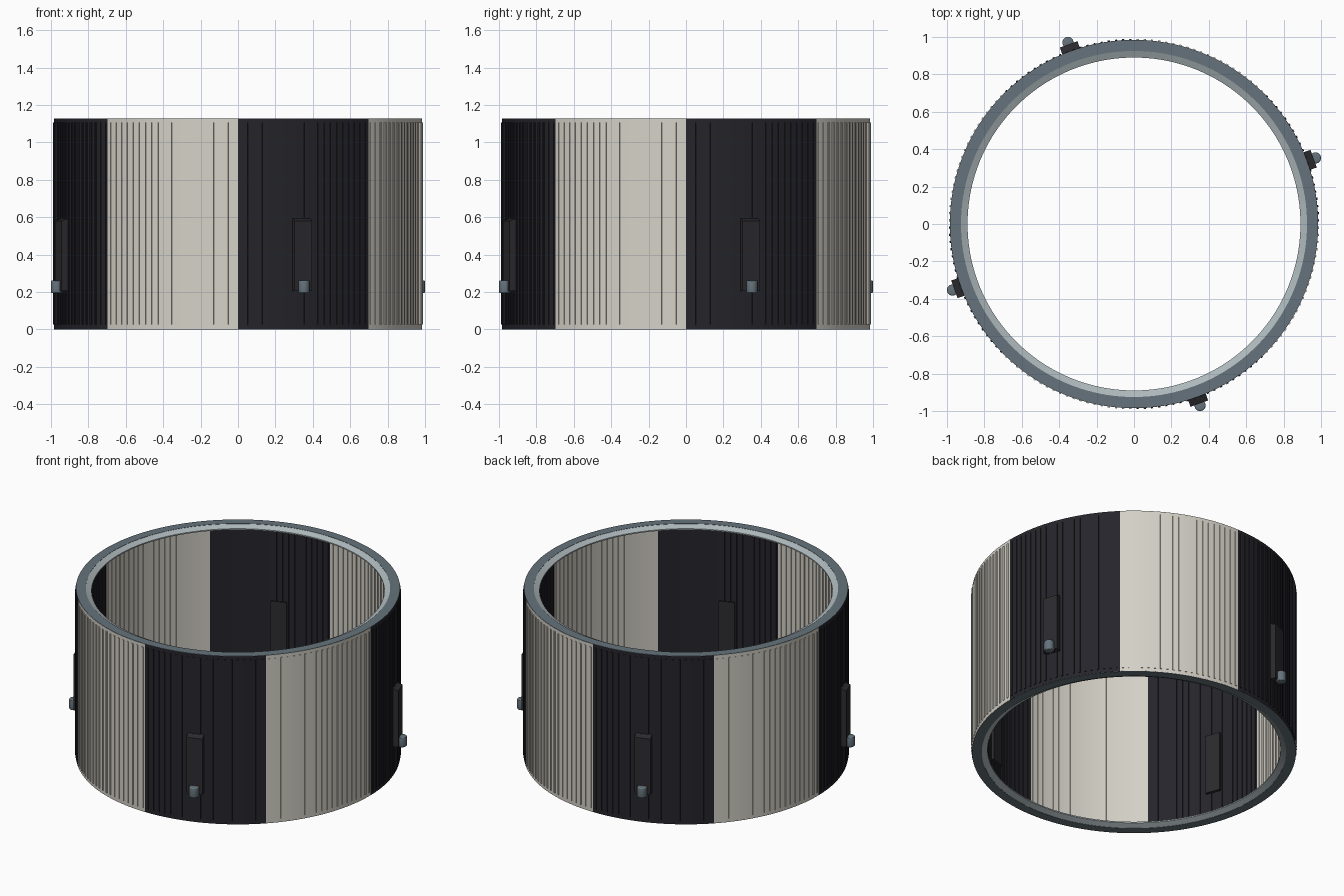
import bpy, bmesh, math
from mathutils import Matrix, Vector

cube = bpy.data.objects.get("Cube")
if cube:
    bpy.data.objects.remove(cube, do_unlink=True)

SEGMENTS = 160
HEIGHT = 1.128


def material(name, rgb):
    m = bpy.data.materials.new(name)
    m.use_nodes = True
    m.diffuse_color = (*rgb, 1)
    m.node_tree.nodes["Principled BSDF"].inputs["Base Color"].default_value = (*rgb, 1)
    return m


black = material("black paint", (0.018, 0.018, 0.024))
white = material("off white paint", (0.66, 0.64, 0.57))
steel = material("blue grey metal", (0.13, 0.17, 0.20))
pale = material("pale metal", (0.42, 0.48, 0.50))
charcoal = material("charcoal", (0.024, 0.024, 0.028))


def finish(name, bm, mats, smooth=False):
    bmesh.ops.recalc_face_normals(bm, faces=bm.faces)
    mesh = bpy.data.meshes.new(name)
    bm.to_mesh(mesh)
    bm.free()
    obj = bpy.data.objects.new(name, mesh)
    bpy.context.collection.objects.link(obj)
    for m in mats:
        mesh.materials.append(m)
    if smooth:
        bpy.ops.object.select_all(action="DESELECT")
        obj.select_set(True)
        bpy.context.view_layer.objects.active = obj
        bpy.ops.object.shade_smooth_by_angle(angle=math.radians(30))
    return obj


def paint_panels(bm):
    # Eight alternating panels, black first from the +x axis
    for f in bm.faces:
        c = f.calc_center_median()
        turn = math.atan2(c.y, c.x) % math.tau
        f.material_index = int(turn / (math.tau / 8)) % 2


def lathe(profile):
    bm = bmesh.new()
    rings = []
    for i in range(SEGMENTS):
        a = math.tau * i / SEGMENTS
        rings.append([bm.verts.new((r * math.cos(a), r * math.sin(a), z)) for r, z in profile])
    n = len(profile)
    for i in range(SEGMENTS):
        p, q = rings[i], rings[(i + 1) % SEGMENTS]
        for j in range(n):
            k = (j + 1) % n
            bm.faces.new((p[j], q[j], q[k], p[k]))
    return bm


def add_box(bm, r0, r1, width, z0, z1, angle):
    size = Matrix.Diagonal((r1 - r0, width, z1 - z0, 1))
    place = Matrix.Translation(((r0 + r1) / 2, 0, (z0 + z1) / 2))
    return bmesh.ops.create_cube(bm, size=1, matrix=Matrix.Rotation(angle, 4, "Z") @ place @ size)["verts"]


# Thin painted cylinder wall
bm = lathe([(0.976, 0.002), (0.985, 0.002), (0.985, HEIGHT - 0.002), (0.976, HEIGHT - 0.002)])
paint_panels(bm)
finish("wall", bm, [black, white], True)

# Vertical stringers showing on both sides of the wall
bm = bmesh.new()
for i in range(SEGMENTS):
    add_box(bm, 0.971, 0.990, 0.012, 0.025, HEIGHT - 0.023, math.tau * (i + 0.5) / SEGMENTS)
paint_panels(bm)
finish("stringers", bm, [black, white])

# End flanges and their sloped inner lips, mirrored top to bottom
flange = [(0.925, 0), (0.984, 0), (0.984, 0.002), (0.977, 0.002), (0.977, 0.02), (0.925, 0.02)]
lip = [(0.926, 0.001), (0.89, 0.018), (0.89, 0.026), (0.926, 0.026)]
for end in ("bottom", "top"):
    for part, profile, mat in (("flange", flange, steel), ("lip", lip, pale)):
        if end == "top":
            profile = [(r, HEIGHT - z) for r, z in profile]
        finish(f"{end}_{part}", lathe(profile), [mat], True)

# Four fairings with a chamfered top and a small rounded thruster pod
for i in range(4):
    angle = math.radians(20 + 90 * i)
    out = Vector((math.cos(angle), math.sin(angle), 0))

    bm = bmesh.new()
    for v in add_box(bm, 0.955, 1.022, 0.1, 0.205, 0.605, angle):
        if v.co.z > 0.5 and v.co.dot(out) > 1:
            v.co.z -= 0.025
    finish(f"fairing_{i + 1}", bm, [charcoal])

    bm = bmesh.new()
    bmesh.ops.create_cone(bm, cap_ends=True, segments=24, radius1=0.03, radius2=0.03, depth=0.068,
                          matrix=Matrix.Translation(out * 1.032 + Vector((0, 0, 0.228))))
    rims = [e for e in bm.edges if abs(e.verts[0].co.z - e.verts[1].co.z) < 0.001]
    bmesh.ops.bevel(bm, geom=rims, offset=0.007, segments=3, profile=0.5, affect="EDGES")
    finish(f"pod_{i + 1}", bm, [steel], True)
